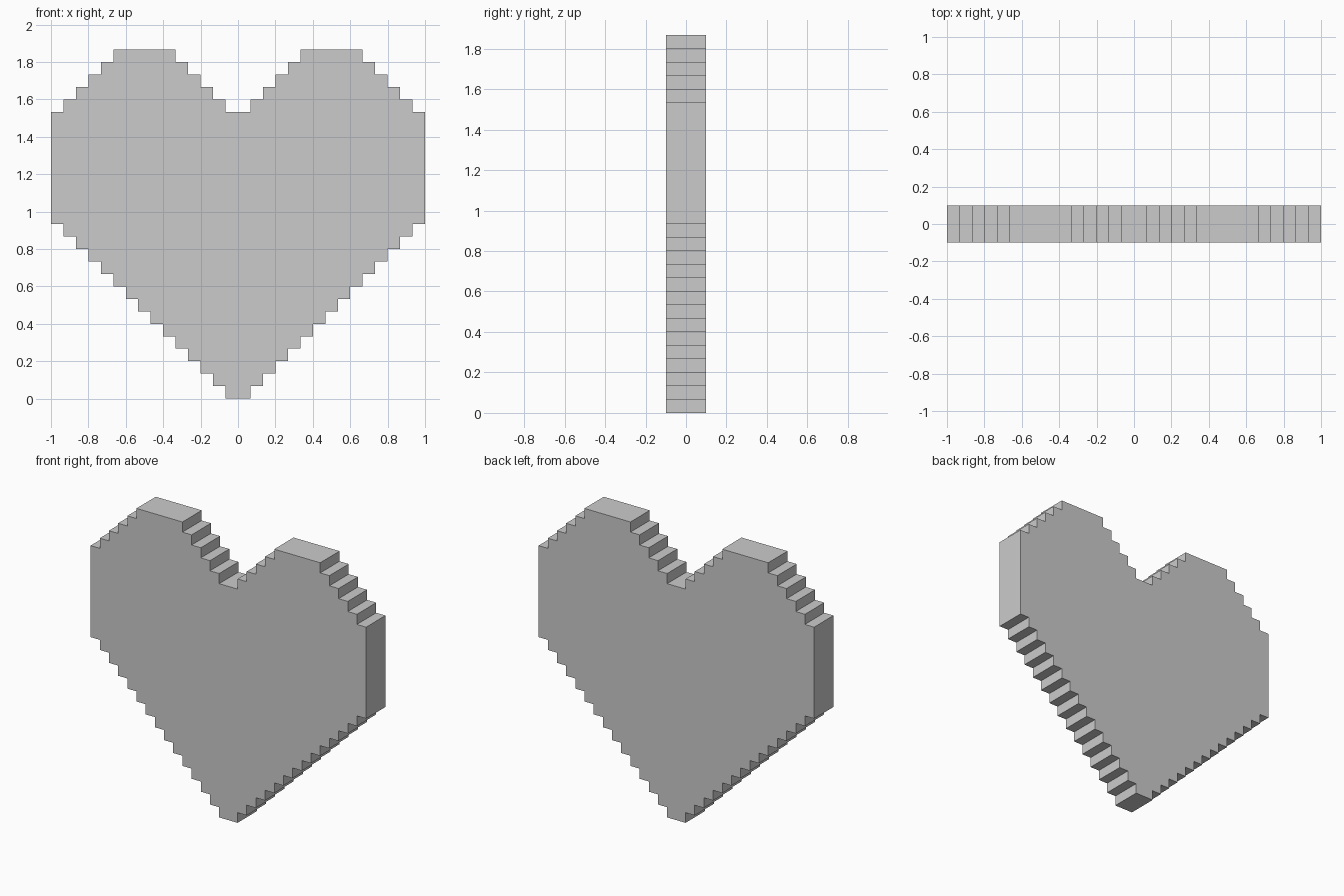
import bpy, bmesh

if "Cube" in bpy.data.objects:
    bpy.data.objects.remove(bpy.data.objects["Cube"])

U = 1 / 15       # one stair step
HALF = 0.1       # half thickness

# Right half of the outline in steps, from the bottom tip to the notch
right = [(1, 0)]
for i in range(1, 15):                      # lower flank
    right += [(i, i), (i + 1, i)]
for i in range(5):                          # outer shoulder
    right += [(15 - i, 23 + i), (14 - i, 23 + i)]
right += [(10, 28), (5, 28)]                # flat lobe top
for i in range(4):                          # inner slope to the notch
    right += [(5 - i, 27 - i), (4 - i, 27 - i)]
right.append((1, 23))

# Mirror to the left and close the profile
outline = right + [(-x, z) for x, z in reversed(right)]

# Extrude the profile through the thickness
bm = bmesh.new()
front = bm.faces.new([bm.verts.new((x * U, -HALF, z * U)) for x, z in outline])
ext = bmesh.ops.extrude_face_region(bm, geom=[front], use_keep_orig=True)
moved = [g for g in ext["geom"] if isinstance(g, bmesh.types.BMVert)]
bmesh.ops.translate(bm, verts=moved, vec=(0, 2 * HALF, 0))
bmesh.ops.recalc_face_normals(bm, faces=bm.faces)

mesh = bpy.data.meshes.new("stepped_heart")
bm.to_mesh(mesh)
bm.free()
heart = bpy.data.objects.new("stepped_heart", mesh)
bpy.context.collection.objects.link(heart)
